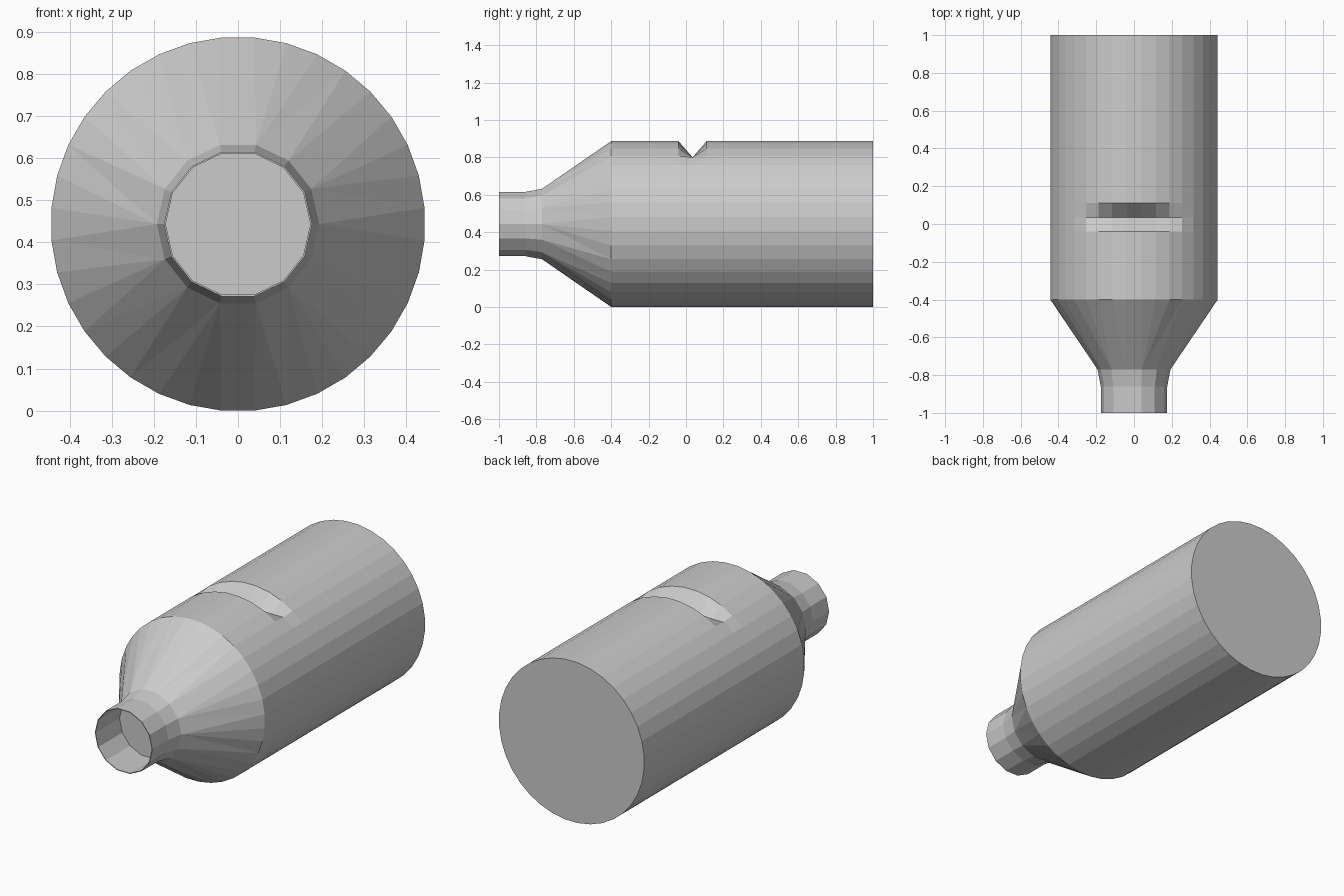
import bpy
import bmesh
from math import sin, cos, pi

cube = bpy.data.objects.get("Cube")
if cube:
    bpy.data.objects.remove(cube, do_unlink=True)

BODY_SIDES, NECK_SIDES = 36, 14
BODY_R = 0.445
AXIS_Z = BODY_R * cos(pi / BODY_SIDES)
GROOVE_Z, GROOVE_HALF = 0.80, 0.26

bm = bmesh.new()


def ring(y, radius, sides):
    """Circle of vertices around the y axis, starting beside the top."""
    verts = []
    for i in range(sides):
        a = (i + 0.5) * 2 * pi / sides
        verts.append(bm.verts.new((radius * sin(a), y, AXIS_Z + radius * cos(a))))
    return verts


def stitch(a, b):
    """Join two rings, with quads if they match and triangles if not."""
    n, m = len(a), len(b)
    if n == m:
        for i in range(n):
            k = (i + 1) % n
            bm.faces.new((a[i], a[k], b[k], b[i]))
        return
    i = j = 0
    while i < n or j < m:
        if j == m or (i < n and (i + 1.5) / n <= (j + 1.5) / m):
            bm.faces.new((a[i % n], a[(i + 1) % n], b[j % m]))
            i += 1
        else:
            bm.faces.new((a[i % n], b[(j + 1) % m], b[j % m]))
            j += 1


# Body barrel, with a middle ring for the groove
back = ring(1.0, BODY_R, BODY_SIDES)
groove_back = ring(0.11, BODY_R, BODY_SIDES)
groove_floor = ring(0.035, BODY_R, BODY_SIDES)
groove_front = ring(-0.04, BODY_R, BODY_SIDES)
shoulder = ring(-0.40, BODY_R, BODY_SIDES)

# V groove across the top: press the middle ring down to a flat line
for v in groove_floor:
    if v.co.z > AXIS_Z and abs(v.co.x) < GROOVE_HALF:
        v.co.z = min(v.co.z, GROOVE_Z)

# Tapered neck, mouthpiece rim and recessed bore
neck = ring(-0.77, 0.193, NECK_SIDES)
collar = ring(-0.86, 0.176, NECK_SIDES)
rim = ring(-1.0, 0.176, NECK_SIDES)
bore_rim = ring(-1.0, 0.172, NECK_SIDES)
bore_end = ring(-0.79, 0.172, NECK_SIDES)

rings = [back, groove_back, groove_floor, groove_front, shoulder,
         neck, collar, rim, bore_rim, bore_end]
for a, b in zip(rings, rings[1:]):
    stitch(a, b)

# Closed back and bore floor
bm.faces.new(back)
bm.faces.new(bore_end)

bmesh.ops.recalc_face_normals(bm, faces=bm.faces)
mesh = bpy.data.meshes.new("whistle_body")
bm.to_mesh(mesh)
bm.free()
whistle = bpy.data.objects.new("whistle_body", mesh)
bpy.context.collection.objects.link(whistle)
